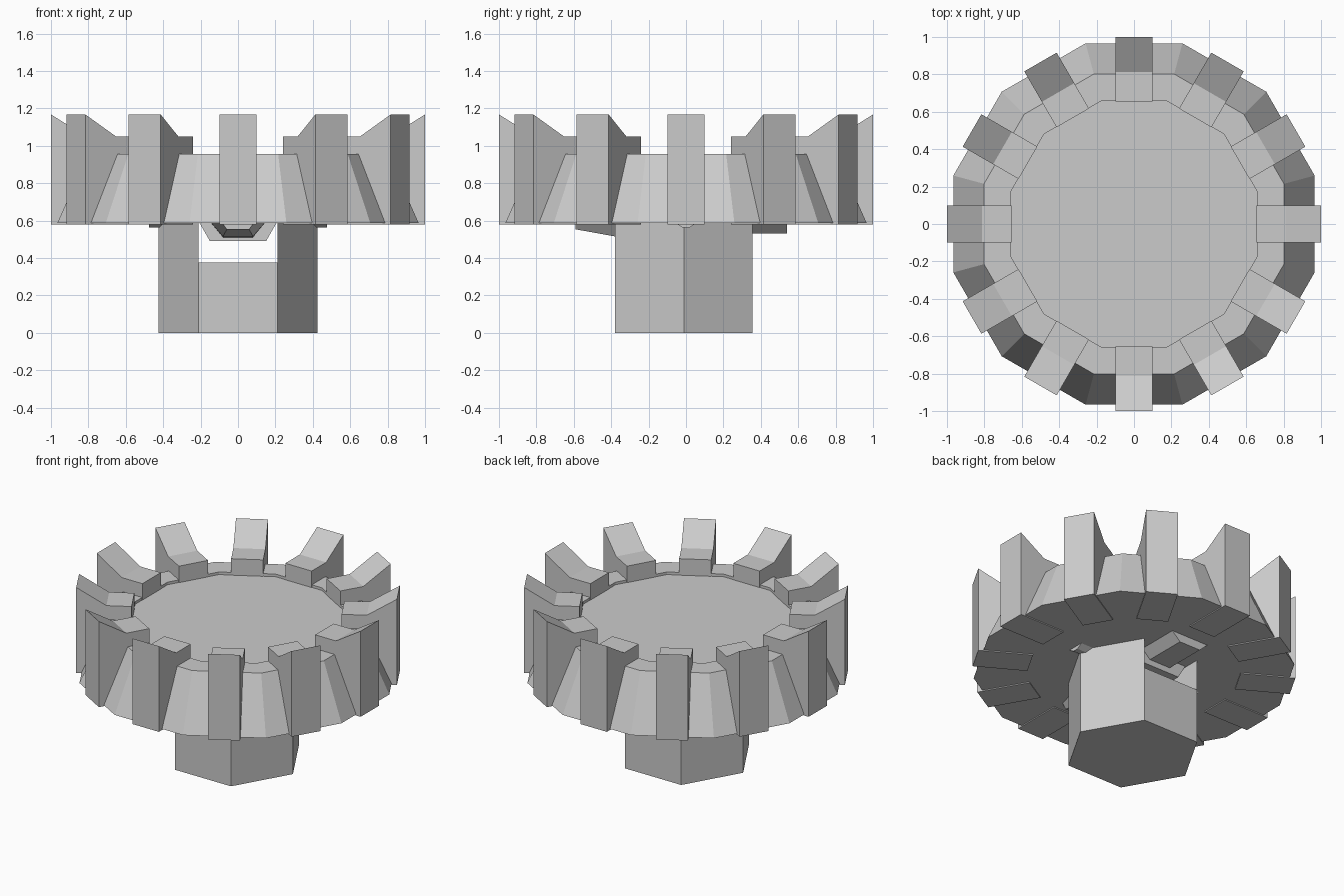
import bpy, math
from mathutils import Matrix

if "Cube" in bpy.data.objects:
    bpy.data.objects.remove(bpy.data.objects["Cube"])

grey = bpy.data.materials.new("stone_grey")
grey.diffuse_color = (0.6, 0.6, 0.6, 1)
grey.use_nodes = True
grey.node_tree.nodes["Principled BSDF"].inputs["Base Color"].default_value = grey.diffuse_color


def make(name, verts, faces):
    me = bpy.data.meshes.new(name)
    me.from_pydata(verts, [], faces)
    me.update()
    me.materials.append(grey)
    ob = bpy.data.objects.new(name, me)
    bpy.context.collection.objects.link(ob)
    return ob


def loft(name, rings):
    """Closed solid through rings of equal point count (counter-clockwise about the loft direction)."""
    n = len(rings[0])
    verts = [p for r in rings for p in r]
    faces = [list(range(n))[::-1], [(len(rings) - 1) * n + i for i in range(n)]]
    for k in range(len(rings) - 1):
        for i in range(n):
            j = (i + 1) % n
            faces.append((k * n + i, k * n + j, (k + 1) * n + j, (k + 1) * n + i))
    return make(name, verts, faces)


def ngon(n, r, z, phase=0.0, cy=0.0):
    return [(r * math.cos(phase + 2 * math.pi * i / n),
             cy + r * math.sin(phase + 2 * math.pi * i / n), z) for i in range(n)]


# twelve-sided tapered platform with a shallow recess in the top
P = math.radians(15)
loft("platform", [ngon(12, r, z, P) for r, z in
                  ((1.0, 0.587), (0.83, 0.955), (0.68, 0.955), (0.68, 0.937))])

# battlement teeth around the rim, profile in (radius, height)
profile = [(0.655, 0.58), (1.0, 0.58), (1.0, 1.167), (0.812, 1.05), (0.655, 1.05)]
for k in range(12):
    tooth = loft("tooth", [[(r, y, z) for r, z in profile] for y in (0.1, -0.1)])
    tooth.data.transform(Matrix.Rotation(k * math.pi / 6, 4, 'Z'))

# hexagonal stem: solid base, then two posts either side of a through opening
CY = -0.012
loft("stem_base", [ngon(6, 0.425, z, 0, CY) for z in (0.0, 0.375)])
for s in (1, -1):
    tri = [(s * 0.2125, CY - 0.368), (s * 0.425, CY), (s * 0.2125, CY + 0.368)][::s]
    loft("stem_post", [[(x, y, z) for x, y in tri] for z in (0.375, 0.59)])


# half-octagon bars hanging beneath the platform
def bar(name, sections, angle=0.0):
    rings = []
    for y, top, low, z in sections:
        rings.append([(-top, y, 0.595), (top, y, 0.595), (low, y, z), (-low, y, z)])
    ob = loft(name, rings)
    ob.data.transform(Matrix.Rotation(angle, 4, 'Z'))


bar("front_bar", [(-0.59, 0.09, 0.06, 0.553), (-0.38, 0.15, 0.08, 0.515), (-0.25, 0.15, 0.08, 0.51)])
bar("middle_bar", [(-0.25, 0.21, 0.15, 0.49), (0.25, 0.21, 0.15, 0.49)])
bar("back_bar", [(0.25, 0.15, 0.08, 0.53), (0.54, 0.15, 0.08, 0.53)])
for a in (math.pi / 2, -math.pi / 2):
    bar("side_bar", [(0.3, 0.07, 0.02, 0.563), (0.475, 0.07, 0.02, 0.563)], a)
